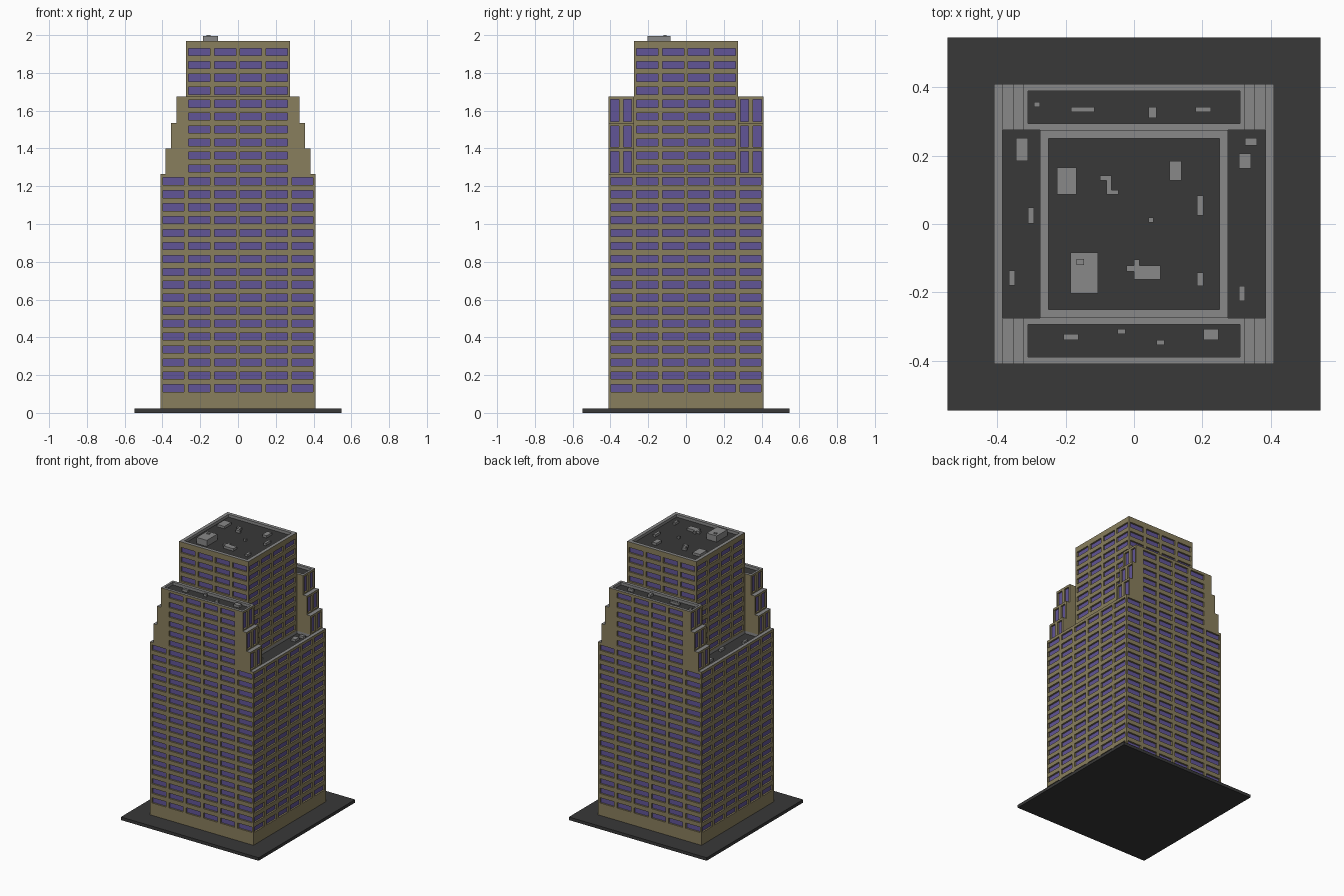
import bpy, bmesh
from mathutils import Vector

if "Cube" in bpy.data.objects:
    bpy.data.objects.remove(bpy.data.objects["Cube"])


def material(name, rgb):
    m = bpy.data.materials.new(name)
    m.diffuse_color = (*rgb, 1)
    m.use_nodes = True
    m.node_tree.nodes["Principled BSDF"].inputs["Base Color"].default_value = m.diffuse_color
    return m


STONE = material("stone", (0.25, 0.21, 0.11))
GLASS = material("glass", (0.12, 0.09, 0.31))
DARK = material("dark_roof", (0.04, 0.04, 0.04))
GREY = material("grey_coping", (0.25, 0.25, 0.25))
UP = Vector((0, 0, 1))


def finish(bm, name, mats):
    bmesh.ops.remove_doubles(bm, verts=bm.verts, dist=1e-5)
    bmesh.ops.dissolve_degenerate(bm, edges=bm.edges, dist=1e-5)
    me = bpy.data.meshes.new(name)
    bm.to_mesh(me)
    bm.free()
    for m in mats:
        me.materials.append(m)
    ob = bpy.data.objects.new(name, me)
    bpy.context.collection.objects.link(ob)
    return ob


def quad(bm, pts, mat=0):
    bm.faces.new([bm.verts.new(p) for p in pts]).material_index = mat


def wall(bm, n, off, a0, a1, z0, z1, cols=(), rows=(), depth=0.012):
    """Wall facing n, with recessed panes where cols and rows cross."""
    n = Vector(n)
    u = UP.cross(n)
    us = [a0] + [v for c in cols for v in c] + [a1]
    zs = [z0] + [v for r in rows for v in r] + [z1]

    def P(a, z, d=0):
        return n * (off - d) + u * a + UP * z
    for i in range(len(us) - 1):
        for j in range(len(zs) - 1):
            c = [(us[i], zs[j]), (us[i + 1], zs[j]),
                 (us[i + 1], zs[j + 1]), (us[i], zs[j + 1])]
            if i % 2 and j % 2:
                quad(bm, [P(*p, depth) for p in c], 1)
                for k in range(4):
                    p, q = c[k], c[(k + 1) % 4]
                    quad(bm, [P(*p), P(*q), P(*q, depth), P(*p, depth)])
            else:
                quad(bm, [P(*p) for p in c])


def rect(x0, x1, y0, y1, z):
    return [Vector(p) for p in ((x0, y0, z), (x1, y0, z), (x1, y1, z), (x0, y1, z))]


def roof_tray(name, outer, inner, z, depth=0.02):
    """Grey coping ring around a sunken dark roof."""
    bm = bmesh.new()
    o, t, f = rect(*outer, z), rect(*inner, z), rect(*inner, z - depth)
    for k in range(4):
        m = (k + 1) % 4
        if (o[k] - t[k]).length + (o[m] - t[m]).length > 1e-5:
            quad(bm, [o[k], o[m], t[m], t[k]])
        quad(bm, [t[k], t[m], f[m], f[k]])
    quad(bm, f, 1)
    finish(bm, name, [GREY, DARK])


def box(bm, x0, x1, y0, y1, z0, z1):
    b, t = rect(x0, x1, y0, y1, z0), rect(x0, x1, y0, y1, z1)
    quad(bm, b[::-1])
    quad(bm, t)
    for k in range(4):
        m = (k + 1) % 4
        quad(bm, [b[k], b[m], t[m], t[k]])


def columns(count):
    return [((i - (count - 1) / 2) * 0.1365 - 0.0565,
             (i - (count - 1) / 2) * 0.1365 + 0.0565) for i in range(count)]


def rows(first, last):
    return [(0.13 + 0.0685 * i - 0.019, 0.13 + 0.0685 * i + 0.019)
            for i in range(first, last)]


B, T = 0.41, 0.275                      # half widths of body and tower
HALF = [0.41, 0.385, 0.355, 0.325]      # stepped half widths of the wings
LEVEL = [1.265, 1.40, 1.535, 1.675]     # heights of the steps
TOP = 1.97
SIDES = [(0, -1, 0), (0, 1, 0), (1, 0, 0), (-1, 0, 0)]

# Ground slab
bm = bmesh.new()
box(bm, -0.547, 0.547, -0.547, 0.547, 0, 0.022)
finish(bm, "ground_slab", [DARK])

# Lower body
bm = bmesh.new()
for n in SIDES:
    wall(bm, n, B, -B, B, 0.022, LEVEL[0], columns(6), rows(0, 17))
finish(bm, "lower_body", [STONE, GLASS])

# Tower: front and back start above the wings, sides start at the side roofs
bm = bmesh.new()
for n in SIDES:
    z0, r0 = (LEVEL[3], 23) if n[1] else (LEVEL[0], 17)
    if n[1]:
        z0 -= 0.02
    wall(bm, n, T, -T, T, z0, TOP, columns(4), rows(r0, 27))
finish(bm, "tower", [STONE, GLASS])

# Stepped wings on front and back
for sy, name in ((-1, "front"), (1, "back")):
    bm = bmesh.new()
    ledges = bmesh.new()
    ya, yb = sorted((sy * T, sy * B))
    for k in range(3):
        hw, z0, z1 = HALF[k + 1], LEVEL[k], LEVEL[k + 1]
        wall(bm, (0, sy, 0), B, -hw, hw, z0, z1, columns(4),
             rows(17 + 2 * k, 19 + 2 * k))
        for sx in (-1, 1):
            # End wall with two tall panes
            s = sx * sy
            cols = sorted(tuple(sorted((s * a, s * b)))
                          for a, b in ((0.289, 0.331), (0.356, 0.40)))
            a0, a1 = sorted((s * T, s * B))
            wall(bm, (sx, 0, 0), hw, a0, a1, z0, z1, cols,
                 [(z0 + 0.008, z1 - 0.016)])
            # Inner return wall beside the tower
            a0, a1 = sorted((sx * T, sx * hw))
            wall(bm, (0, -sy, 0), -T, a0, a1, z0, z1)
            # Step ledge
            xa, xb = sorted((sx * hw, sx * HALF[k]))
            quad(ledges, rect(xa, xb, ya, yb, z0))
    finish(bm, name + "_wing", [STONE, GLASS])
    finish(ledges, name + "_wing_ledges", [GREY])
    ia, ib = sorted((sy * 0.295, sy * 0.39))
    roof_tray(name + "_wing_roof", (-HALF[3], HALF[3], ya, yb),
              (-0.31, 0.31, ia, ib), LEVEL[3])

# Side roofs and tower roof
roof_tray("right_roof", (T, B, -T, T), (T, 0.385, -T, T), LEVEL[0])
roof_tray("left_roof", (-B, -T, -T, T), (-0.385, -T, -T, T), LEVEL[0])
roof_tray("tower_roof", (-T, T, -T, T), (-0.25, 0.25, -0.25, 0.25), TOP)

# Rooftop equipment: x0, x1, y0, y1
tower_units = [
    (-.226, -.168, .086, .165), (-.10, -.08, .127, .142), (-.08, -.066, .086, .142),
    (-.066, -.045, .086, .10), (.104, .139, .127, .185), (.185, .203, .025, .083),
    (.042, .057, .004, .019), (0, .077, -.162, -.121), (0, .016, -.121, -.104),
    (-.022, 0, -.139, -.121), (.185, .203, -.182, -.142)]
side_units = [
    (-.346, -.311, .185, .252), (-.311, -.293, .001, .048), (-.366, -.349, -.18, -.136),
    (.325, .36, .23, .252), (.308, .343, .162, .206), (.308, .325, -.226, -.182)]
wing_units = [
    (-.293, -.276, .343, .358), (-.185, -.115, .328, .343), (.042, .066, .311, .343),
    (.18, .226, .328, .343), (-.206, -.162, -.34, -.323), (-.048, -.025, -.323, -.308),
    (.066, .089, -.355, -.34), (.203, .247, -.34, -.308)]
for name, units, z in (("tower", tower_units, TOP), ("side", side_units, LEVEL[0]),
                       ("wing", wing_units, LEVEL[3])):
    bm = bmesh.new()
    for r in units:
        box(bm, *r, z - 0.02, z - 0.003)
    finish(bm, name + "_roof_units", [GREY])

# Plant room with a small hatch
bm = bmesh.new()
box(bm, -.186, -.106, -.203, -.083, TOP - 0.02, 1.994)
box(bm, -.168, -.146, -.12, -.102, 1.994, 2.0)
finish(bm, "plant_room", [GREY])
